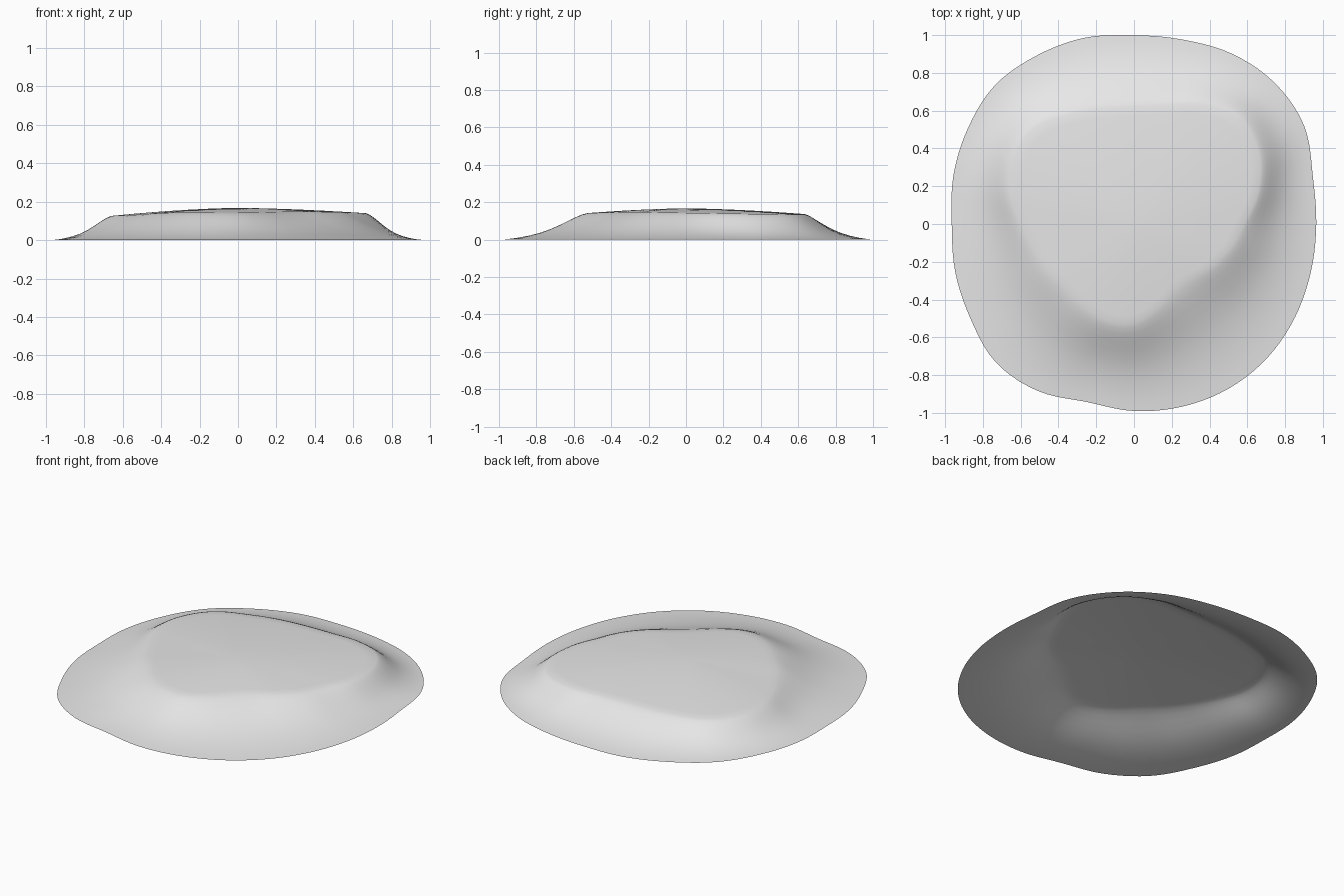
import bpy
import bmesh
import math

cube = bpy.data.objects.get("Cube")
if cube:
    bpy.data.objects.remove(cube, do_unlink=True)

SEGMENTS = 120
PEAK = 0.167

# Radii every 15 degrees, anticlockwise from +x
FOOT = [.965, .98, 1.04, 1.055, 1.04, 1.01, 1.0, 1.02, 1.03, 1.04, 1.015, .99,
        .965, .98, 1.0, 1.035, 1.02, .975, .99, 1.0, 1.005, 1.0, .985, .97]
BROW = [.58, .68, .76, .79, .73, .65, .62, .63, .67, .73, .73, .68,
        .60, .54, .51, .49, .51, .53, .52, .46, .41, .41, .46, .52]
# Height of the plateau edge every 45 degrees
EDGE = [.143, .135, .137, .125, .128, .142, .142, .148]
# Slope from plateau edge to foot: fraction outward, fraction of edge height
SLOPE = [(0, 1), (.06, .95), (.13, .86), (.22, .72), (.32, .56), (.43, .4),
         (.55, .26), (.68, .15), (.8, .075), (.9, .03), (1, 0)]
# Rings across the plateau
PLATEAU = [.12, .25, .4, .55, .7, .82, .92]


def around(values, turn):
    """Smooth closed interpolation; turn runs from 0 to 1."""
    n = len(values)
    i = int(turn * n)
    t = turn * n - i
    a, b, c, d = (values[(i + k) % n] for k in (-1, 0, 1, 2))
    return b + t / 2 * (c - a + t * (2*a - 5*b + 4*c - d + t * (3*(b - c) + d - a)))


def make_ring(bm, shape):
    """Add a closed ring; shape gives radius and height at each turn."""
    ring = []
    for s in range(SEGMENTS):
        turn = s / SEGMENTS
        r, z = shape(turn)
        angle = math.tau * turn
        ring.append(bm.verts.new((r * math.cos(angle), r * math.sin(angle), z)))
    return ring


def plateau_point(turn, s):
    edge = around(EDGE, turn)
    return around(BROW, turn) * s, edge + (PEAK - edge) * (1 - s ** 1.6)


def slope_point(turn, out, up):
    brow, foot = around(BROW, turn), around(FOOT, turn)
    return brow + (foot - brow) * out, around(EDGE, turn) * up


# Open shell: gently domed plateau, then flanks flaring to the ground
bm = bmesh.new()
rings = [make_ring(bm, lambda u, s=s: plateau_point(u, s)) for s in PLATEAU]
rings += [make_ring(bm, lambda u, o=o, h=h: slope_point(u, o, h)) for o, h in SLOPE]
summit = bm.verts.new((0, 0, PEAK))
for s in range(SEGMENTS):
    n = (s + 1) % SEGMENTS
    bm.faces.new((summit, rings[0][s], rings[0][n]))
    for inner, outer in zip(rings, rings[1:]):
        bm.faces.new((inner[s], outer[s], outer[n], inner[n]))
for face in bm.faces:
    face.smooth = True

mesh = bpy.data.meshes.new("mound")
bm.to_mesh(mesh)
bm.free()
mound = bpy.data.objects.new("mound", mesh)
bpy.context.collection.objects.link(mound)

# Pale grey surface
grey = bpy.data.materials.new("pale grey")
grey.use_nodes = True
colour = (0.8, 0.8, 0.8, 1)
grey.diffuse_color = colour
grey.node_tree.nodes["Principled BSDF"].inputs["Base Color"].default_value = colour
mesh.materials.append(grey)
